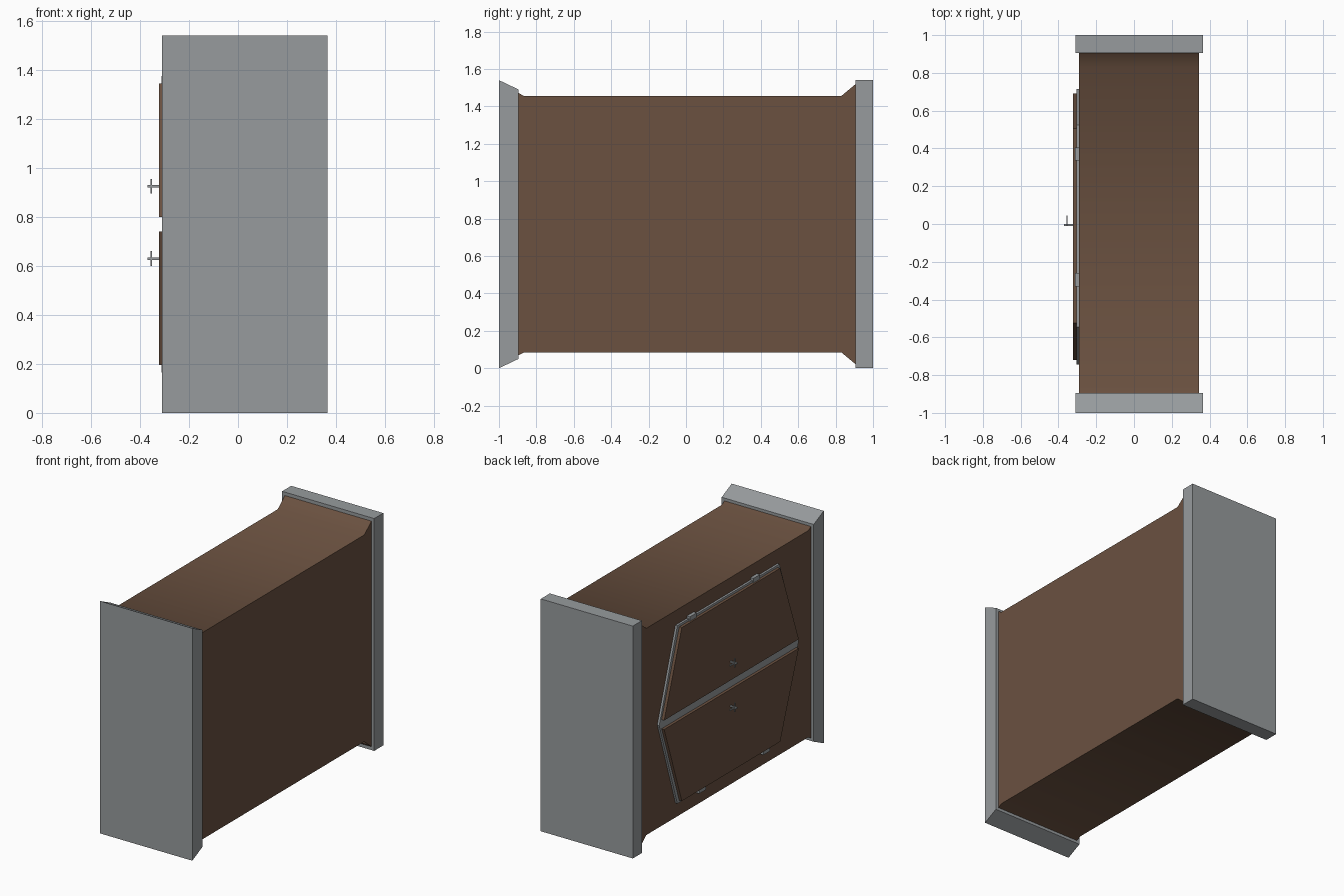
import bpy
import math

if "Cube" in bpy.data.objects:
    bpy.data.objects.remove(bpy.data.objects["Cube"], do_unlink=True)


def material(name, rgb):
    mat = bpy.data.materials.new(name)
    mat.use_nodes = True
    mat.diffuse_color = (*rgb, 1)
    mat.node_tree.nodes["Principled BSDF"].inputs["Base Color"].default_value = (*rgb, 1)
    return mat


brown = material("brown panel", (0.145, 0.082, 0.051))
grey = material("grey metal", (0.31, 0.33, 0.34))


def prism(name, profile, x0, x1, mat):
    """Extrude a (y, z) outline along x."""
    n = len(profile)
    verts = [(x, y, z) for x in (x0, x1) for y, z in profile]
    faces = [tuple(range(n)), tuple(range(2 * n - 1, n - 1, -1))]
    faces += [(i, i + n, (i + 1) % n + n, (i + 1) % n) for i in range(n)]
    mesh = bpy.data.meshes.new(name)
    mesh.from_pydata(verts, [], faces)
    mesh.materials.append(mat)
    obj = bpy.data.objects.new(name, mesh)
    bpy.context.collection.objects.link(obj)
    # consistent outward normals
    bpy.context.view_layer.objects.active = obj
    bpy.ops.object.select_all(action='DESELECT')
    obj.select_set(True)
    bpy.ops.object.mode_set(mode='EDIT')
    bpy.ops.mesh.select_all(action='SELECT')
    bpy.ops.mesh.normals_make_consistent(inside=False)
    bpy.ops.object.mode_set(mode='OBJECT')
    return obj


def block(name, x0, x1, y0, y1, z0, z1, mat):
    return prism(name, [(y0, z0), (y1, z0), (y1, z1), (y0, z1)], x0, x1, mat)


MID = 0.77  # mirror height of the whole container

# Body: long box flaring at both ends
upper = [(-0.94, 1.495), (-0.865, 1.455), (0.83, 1.455), (0.92, 1.53)]
lower = [(y, 2 * MID - z) for y, z in reversed(upper)]
body = prism("body", upper + lower, -0.29, 0.345, brown)
bpy.ops.object.shade_smooth_by_angle(angle=math.radians(60))

# End caps: one tapered, one square
prism("front_cap", [(-1, 0), (-0.895, 0.05), (-0.895, 1.49), (-1, 1.54)],
      -0.31, 0.365, grey)
block("back_cap", -0.31, 0.365, 0.905, 1, 0, 1.54, grey)

# Paired doors on the side, each with trim, hinges and a T handle
for label, s, hinges in (("upper", 1, (0.37, -0.295)), ("lower", -1, (0.27, -0.40))):
    def up(z):
        return MID + s * z

    prism(label + "_door_trim",
          [(-0.745, up(0)), (0.715, up(0)), (0.525, up(0.59)), (-0.545, up(0.59))],
          -0.304, -0.289, grey)
    prism(label + "_door",
          [(-0.72, up(0.03)), (0.69, up(0.03)), (0.505, up(0.575)), (-0.525, up(0.575))],
          -0.323, -0.30, brown)
    for i, y in enumerate(hinges):
        block(f"{label}_hinge_{i + 1}", -0.312, -0.289, y - 0.035, y + 0.035,
              up(0.575), up(0.605), grey)
    h = 0.925 if s > 0 else 0.63
    block(label + "_handle_stem", -0.37, -0.32, -0.01, 0, h - 0.005, h + 0.005, grey)
    block(label + "_handle_bar", -0.357, -0.351, -0.01, 0, h - 0.03, h + 0.03, grey)
    block(label + "_handle_arm", -0.357, -0.351, -0.005, 0.045, h - 0.005, h + 0.005, grey)
